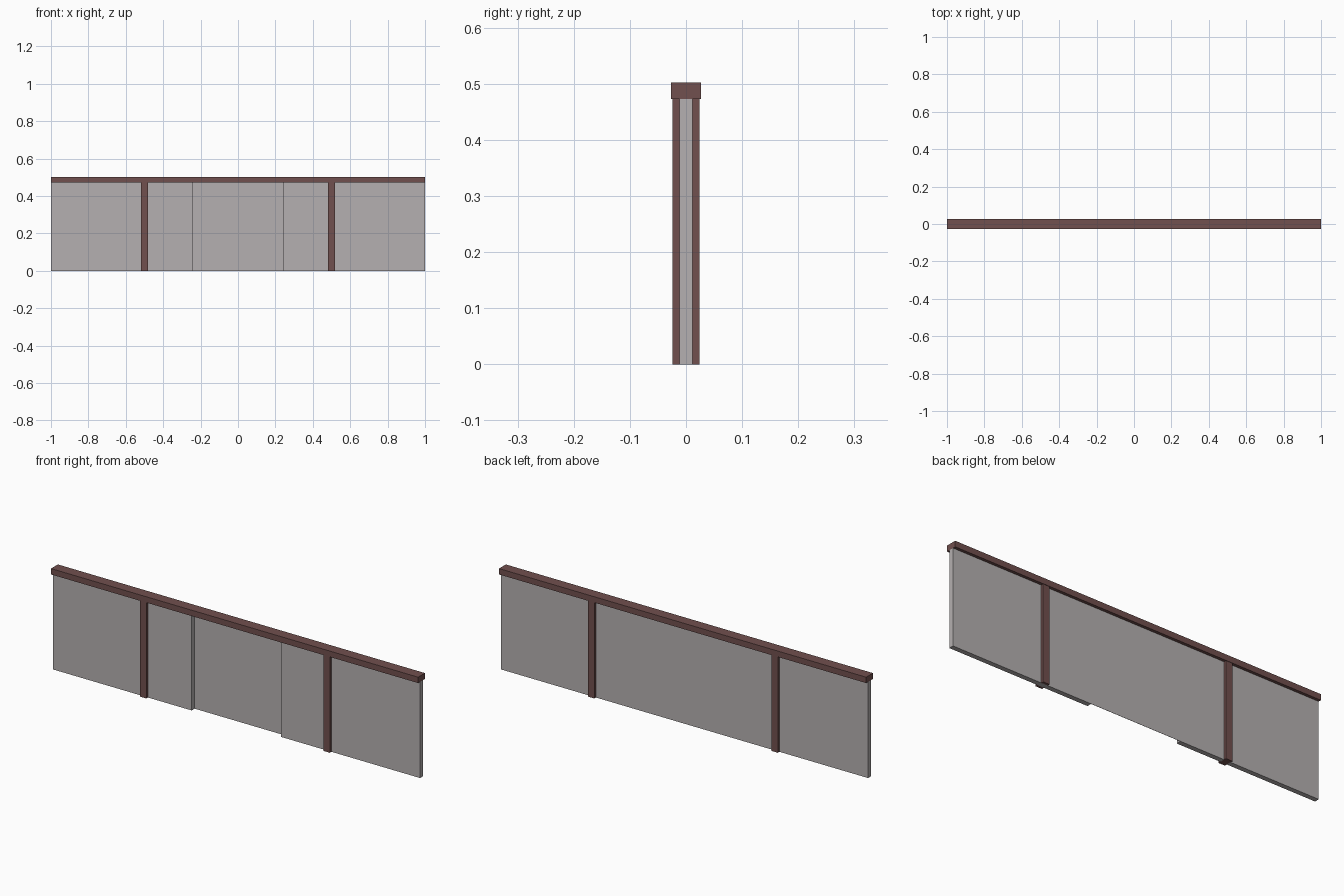
import bpy
import bmesh

cube = bpy.data.objects.get("Cube")
if cube:
    bpy.data.objects.remove(cube, do_unlink=True)


def make_material(name, rgb):
    mat = bpy.data.materials.new(name)
    mat.use_nodes = True
    colour = (*rgb, 1.0)
    mat.diffuse_color = colour
    bsdf = next(n for n in mat.node_tree.nodes if n.type == "BSDF_PRINCIPLED")
    bsdf.inputs["Base Color"].default_value = colour
    bsdf.inputs["Roughness"].default_value = 0.8
    return mat


def extrude_plan(name, outline, bottom, top, mat):
    """Raise a flat plan outline from bottom to top as one solid."""
    bm = bmesh.new()
    base = bm.faces.new([bm.verts.new((x, y, bottom)) for x, y in outline])
    raised = bmesh.ops.extrude_face_region(bm, geom=[base], use_keep_orig=True)
    verts = [v for v in raised["geom"] if isinstance(v, bmesh.types.BMVert)]
    bmesh.ops.translate(bm, vec=(0, 0, top - bottom), verts=verts)
    bmesh.ops.recalc_face_normals(bm, faces=bm.faces)
    mesh = bpy.data.meshes.new(name)
    bm.to_mesh(mesh)
    bm.free()
    mesh.materials.append(mat)
    obj = bpy.data.objects.new(name, mesh)
    bpy.context.collection.objects.link(obj)
    return obj


def rectangle(x, half_x, half_y):
    return [(x - half_x, -half_y), (x + half_x, -half_y),
            (x + half_x, half_y), (x - half_x, half_y)]


brown = make_material("dark_brown", (0.165, 0.08, 0.077))
grey = make_material("warm_grey", (0.46, 0.435, 0.437))

RAIL_BOTTOM, RAIL_TOP = 0.473, 0.502
WALL, RECESS = 0.012, 0.244

# Wall panel: full thickness at the ends, thin sheet at the back in the middle
half_plan = [(RECESS, WALL - 0.001), (RECESS, -WALL), (1.0, -WALL), (1.0, WALL)]
plan = half_plan + [(-x, y) for x, y in reversed(half_plan)]
extrude_plan("wall_panel", plan, 0.0, RAIL_BOTTOM, grey)

# Posts, standing proud on both sides of the panel
for side, x in (("right", -0.5), ("left", 0.5)):
    extrude_plan(side + "_post", rectangle(x, 0.0175, 0.0245), 0.0, RAIL_BOTTOM, brown)

# Top rail
extrude_plan("top_rail", rectangle(0.0, 1.0, 0.0265), RAIL_BOTTOM, RAIL_TOP, brown)
